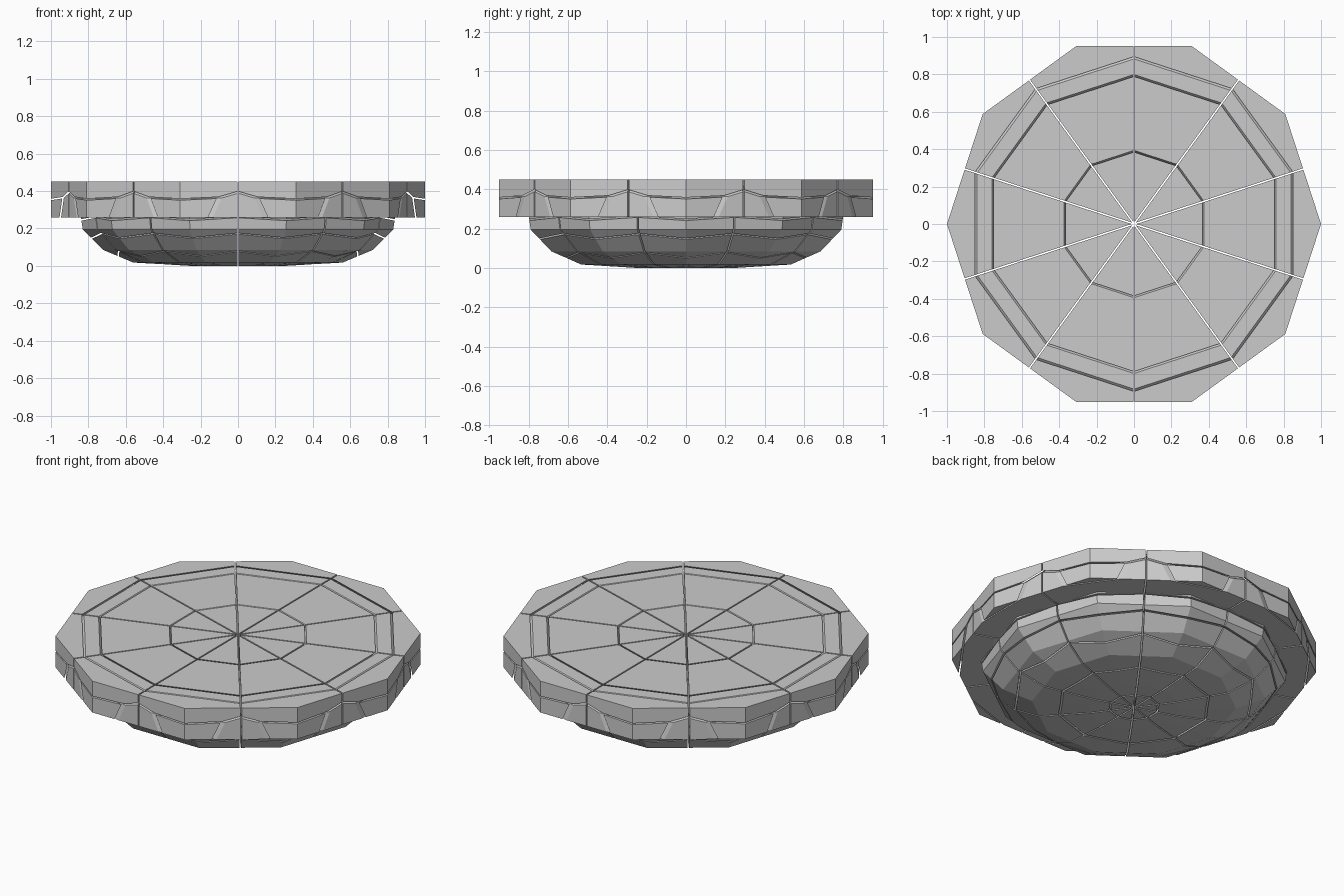
import bpy, bmesh, math
from mathutils import Vector

if "Cube" in bpy.data.objects:
    bpy.data.objects.remove(bpy.data.objects["Cube"])

N, GAP = 10, 0.004
PROFILE = [(0.25, 0.0), (0.56, 0.018), (0.72, 0.085), (0.83, 0.195),
           (0.84, 0.26), (1.0, 0.26), (1.0, 0.45)]

# Crack lines in the radial section (x, z), running downwards / outwards
CRACKS = {
    "core":   ((0.37, 0.45), (0.13, 0.0)),
    "inner":  ((0.755, 0.45), (0.40, 0.01)),
    "base":   ((0.62, 0.28), (0.64, 0.06)),
    "belly":  ((0.72, 0.178), (0.79, 0.145)),
    "neck":   ((0.757, 0.262), (0.84, 0.245)),
    "chamfer": ((0.845, 0.45), (0.935, 0.365)),
    "rim":    ((0.935, 0.365), (1.0, 0.355)),
    "lip":    ((0.935, 0.365), (0.95, 0.26)),
}
# Each fragment: cracks bounding it, +1 keeps the outer/upper side, -1 the inner/lower side
PIECES = {
    "core_wedge":  [("core", -1)],
    "inner_wedge": [("core", 1), ("inner", -1)],
    "base_block":  [("inner", 1), ("base", -1)],
    "belly_block": [("inner", 1), ("base", 1), ("belly", -1)],
    "neck_block":  [("inner", 1), ("base", 1), ("belly", 1), ("neck", -1), ("lip", -1)],
    "collar_block": [("inner", 1), ("neck", 1), ("belly", 1), ("chamfer", -1), ("lip", -1)],
    "rim_top":     [("chamfer", 1), ("rim", 1)],
    "rim_bottom":  [("lip", 1), ("rim", -1)],
}


def whole_slab():
    """Ten-sided disc with a shallow bowl underneath."""
    bm = bmesh.new()
    rings = [[bm.verts.new((r * math.cos(math.tau * i / N), r * math.sin(math.tau * i / N), z))
              for i in range(N)] for r, z in PROFILE]
    for a, b in zip(rings, rings[1:]):
        for i in range(N):
            j = (i + 1) % N
            bm.faces.new((a[i], a[j], b[j], b[i]))
    bm.faces.new(rings[0][::-1])
    bm.faces.new(rings[-1])
    return bm


def cut(bm, point, normal):
    """Remove everything on the normal side, leave a small gap and cap the hole."""
    n = Vector(normal).normalized()
    bmesh.ops.bisect_plane(bm, geom=bm.verts[:] + bm.edges[:] + bm.faces[:], dist=1e-6,
                           plane_co=Vector(point) - n * GAP, plane_no=n, clear_outer=True)
    bmesh.ops.holes_fill(bm, edges=[e for e in bm.edges if e.is_boundary], sides=0)


for name, bounds in PIECES.items():
    bm = whole_slab()
    # radial cracks either side of the wedge
    for s in (1, -1):
        a = s * math.pi / N
        cut(bm, (0, 0, 0), (-s * math.sin(a), s * math.cos(a), 0))
    # ring cracks
    for key, side in bounds:
        (x0, z0), (x1, z1) = CRACKS[key]
        cut(bm, (x0, 0, z0), (side * (z1 - z0), 0, -side * (x1 - x0)))
    bmesh.ops.recalc_face_normals(bm, faces=bm.faces[:])
    mesh = bpy.data.meshes.new(name)
    bm.to_mesh(mesh)
    bm.free()
    # repeat the fragment around the centre
    for i in range(N):
        ob = bpy.data.objects.new(f"{name}_{i + 1}", mesh)
        ob.rotation_euler.z = math.tau * i / N
        bpy.context.collection.objects.link(ob)
